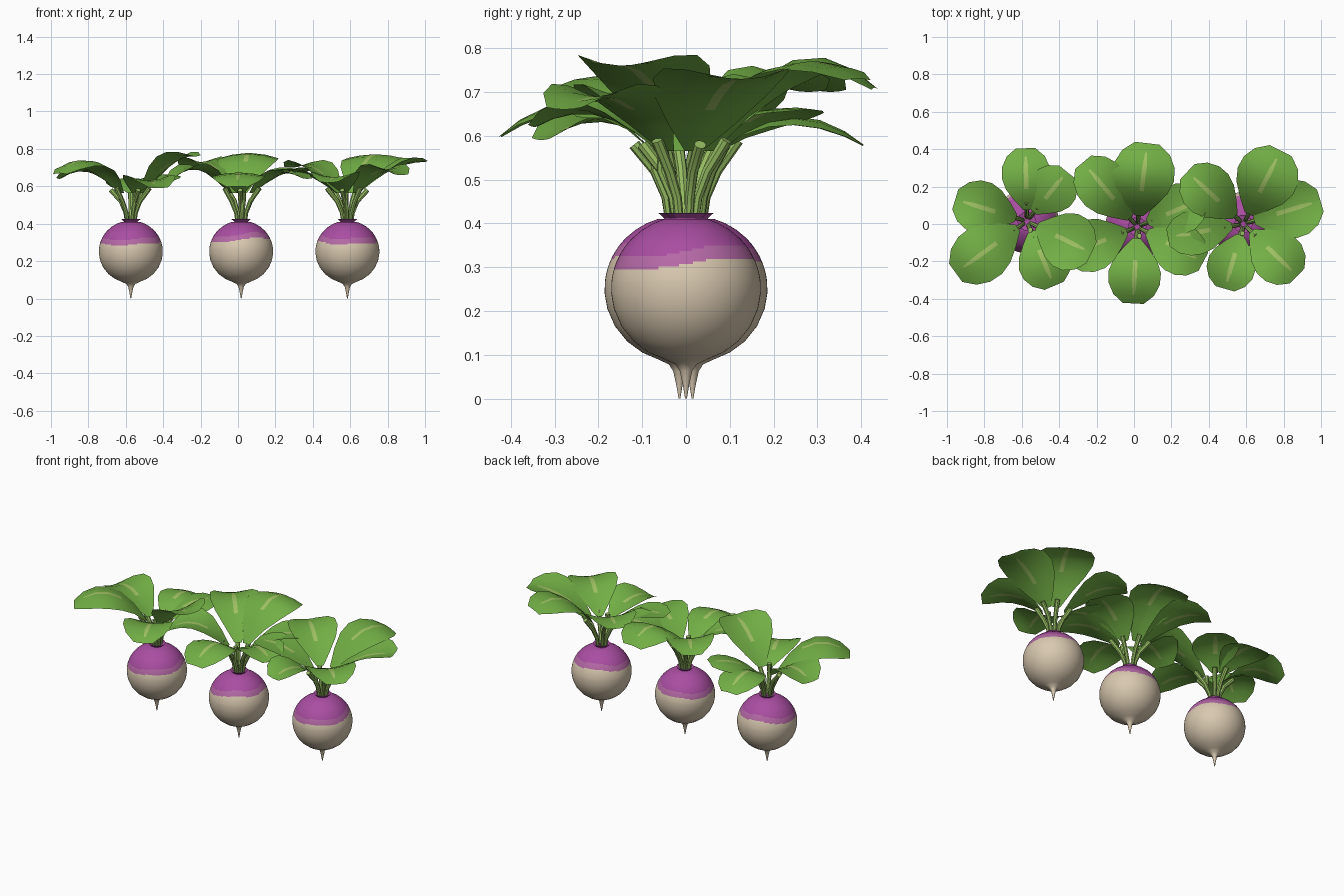
import bpy, bmesh
from math import sin, cos, pi, radians
from mathutils import Vector

if "Cube" in bpy.data.objects:
    bpy.data.objects.remove(bpy.data.objects["Cube"], do_unlink=True)


def material(name, rgb):
    mat = bpy.data.materials.new(name)
    mat.use_nodes = True
    mat.diffuse_color = (*rgb, 1)
    mat.node_tree.nodes["Principled BSDF"].inputs["Base Color"].default_value = (*rgb, 1)
    return mat


CREAM = material("cream skin", (0.69, 0.58, 0.43))
PURPLE = material("purple skin", (0.40, 0.075, 0.36))
BLEND = material("pale purple skin", (0.46, 0.14, 0.38))
LEAF = material("leaf green", (0.17, 0.43, 0.06))
RIB = material("rib green", (0.36, 0.55, 0.13))
STEM = material("stem green", (0.30, 0.50, 0.12))


def finish(name, bm, mats, angle):
    bmesh.ops.recalc_face_normals(bm, faces=bm.faces[:])
    mesh = bpy.data.meshes.new(name)
    bm.to_mesh(mesh)
    bm.free()
    for mat in mats:
        mesh.materials.append(mat)
    obj = bpy.data.objects.new(name, mesh)
    bpy.context.collection.objects.link(obj)
    shade(obj, angle)
    return obj


def shade(obj, angle):
    bpy.ops.object.select_all(action="DESELECT")
    obj.select_set(True)
    bpy.context.view_layer.objects.active = obj
    bpy.ops.object.shade_smooth_by_angle(angle=radians(angle))


def bridge(bm, rings, closed=True):
    """Join successive rows of vertices with quads."""
    faces = []
    for low, high in zip(rings, rings[1:]):
        count = len(low)
        faces.append([bm.faces.new((low[i], low[(i + 1) % count], high[(i + 1) % count], high[i]))
                      for i in range(count if closed else count - 1)])
    return faces


def lathe(bm, profile, centre, sides):
    rings = [[bm.verts.new((centre.x + r * cos(2 * pi * i / sides),
                            centre.y + r * sin(2 * pi * i / sides), z))
              for i in range(sides)] for r, z in profile]
    bridge(bm, rings)
    return rings


def bulb(name, centre, phase, level):
    # tapering root, then a round body with fine rings around the colour change
    profile = [(0.002, 0.0), (0.007, 0.03), (0.014, 0.062), (0.024, 0.078), (0.05, 0.09)]
    heights = [0.105, 0.13, 0.165, 0.205, 0.24]
    heights += [0.265 + 0.006 * k for k in range(18)] + [0.385, 0.40, 0.41]
    for z in heights:
        profile.append((0.171 * max(0, 1 - ((z - 0.25) / 0.167) ** 2) ** 0.5, z))
    bm = bmesh.new()
    rings = lathe(bm, profile, centre, 64)
    bm.faces.new(rings[-1])
    bm.faces.new(rings[0])
    for face in bm.faces:
        mid = face.calc_center_median()
        d = mid - centre
        a = Vector((1, 0)).angle_signed(d.xy, 0) * -1
        edge = level + 0.016 * sin(a + phase) + 0.004 * sin(4 * a)
        face.material_index = 0 if mid.z < edge else 2 if mid.z < edge + 0.029 else 1
    finish(name + "_bulb", bm, (CREAM, PURPLE, BLEND), 40)

    # flared collar around the stems
    bm = bmesh.new()
    lathe(bm, [(0.034, 0.402), (0.037, 0.412), (0.051, 0.424), (0.03, 0.418), (0.004, 0.414)],
          centre, 10)
    finish(name + "_collar", bm, (PURPLE,), 20)


def stem(name, centre, angle, reach, top):
    curve = bpy.data.curves.new(name, "CURVE")
    curve.dimensions = "3D"
    curve.bevel_depth = 0.0125
    curve.bevel_resolution = 2
    curve.use_fill_caps = True
    path = [(0.022, 0.405, 0.85), (0.03, 0.46, 0.9), (0.055, 0.52, 1), (reach, top, 1.1)]
    spline = curve.splines.new("POLY")
    spline.points.add(len(path) - 1)
    for point, (r, z, size) in zip(spline.points, path):
        point.co = (centre.x + r * cos(angle), centre.y + r * sin(angle), z, 1)
        point.radius = size
    curve.materials.append(STEM)
    obj = bpy.data.objects.new(name, curve)
    bpy.context.collection.objects.link(obj)
    bpy.ops.object.select_all(action="DESELECT")
    obj.select_set(True)
    bpy.context.view_layer.objects.active = obj
    bpy.ops.object.convert(target="MESH")
    shade(bpy.context.object, 40)


# (position along the blade, share of the full width)
OUTLINE = [(0, 0.14), (0.16, 0.5), (0.34, 0.84), (0.52, 1), (0.7, 0.98), (0.87, 0.78), (1, 0.4)]


def leaf(name, centre, angle, length, width, mid_z, tip_z, cup):
    out = Vector((cos(angle), sin(angle), 0))
    side = Vector((-sin(angle), cos(angle), 0))
    start, base_z, peak = 0.06, 0.565, 0.65
    # parabola through the base, middle and tip heights
    bend = ((mid_z - base_z) / peak - (tip_z - base_z)) / (1 - peak)
    slope = tip_z - base_z + bend
    bm = bmesh.new()
    rows = []
    for t, share in OUTLINE:
        half = width / 2 * share
        rib = 0.012 if 0.3 < t < 0.75 else 0.005
        z = base_z + slope * t - bend * t * t
        row = []
        for offset in (-half, -half * 0.55, -rib, rib, half * 0.55, half):
            u = 2 * offset / width
            pos = centre + out * (start + (length - start) * t) + side * offset
            pos.z = z + cup * u * u
            row.append(bm.verts.new(pos))
        rows.append(row)
    # pale rib in the middle of the blade
    for k, strip in enumerate(bridge(bm, rows, closed=False)):
        if 2 <= k <= 4:
            strip[2].material_index = 1
    bm.normal_update()
    obj = finish(name, bm, (LEAF, RIB), 35)
    if sum(p.normal.z for p in obj.data.polygons) < 0:
        obj.data.flip_normals()


# each leaf: direction, reach, width, middle height, tip height, cupping
PLANTS = {
    "left_turnip": ((0.585, 0, 0), 0, 0.308, [
        (63, .44, .33, .77, .73, -.02), (17, .43, .31, .71, .73, .04),
        (-44, .4, .28, .69, .66, .03), (254, .36, .26, .65, .62, .03),
        (190, .41, .24, .68, .68, .01), (137, .41, .28, .71, .7, .03)]),
    "middle_turnip": ((0.017, -0.015, 0), 2, 0.308, [
        (83, .45, .33, .78, .71, -.03), (130, .45, .28, .73, .7, .03),
        (202, .41, .28, .69, .64, .03), (267, .41, .28, .67, .6, -.02),
        (-28, .4, .27, .67, .64, .02), (23, .38, .27, .68, .68, .02)]),
    "right_turnip": ((-0.573, 0.015, 0), 0.4, 0.302, [
        (91, .39, .26, .64, .58, -.02), (163, .4, .28, .68, .64, .03),
        (216, .47, .3, .74, .67, -.03), (-67, .375, .28, .63, .59, .03),
        (-26, .385, .31, .74, .76, .04), (51, .34, .26, .66, .66, -.02)]),
}

for plant, (spot, phase, level, leaves) in PLANTS.items():
    centre = Vector(spot)
    bulb(plant, centre, phase, level)
    for n, (degrees, *shape) in enumerate(leaves, 1):
        angle = radians(degrees)
        leaf(f"{plant}_leaf_{n}", centre, angle, *shape)
        stem(f"{plant}_stem_{n}", centre, angle, 0.095 + 0.008 * (n % 3), 0.58 + 0.01 * (n % 2))
    # one short upright stem in the middle
    stem(plant + "_inner_stem", centre, radians(leaves[0][0] + 200), 0.05, 0.59)
